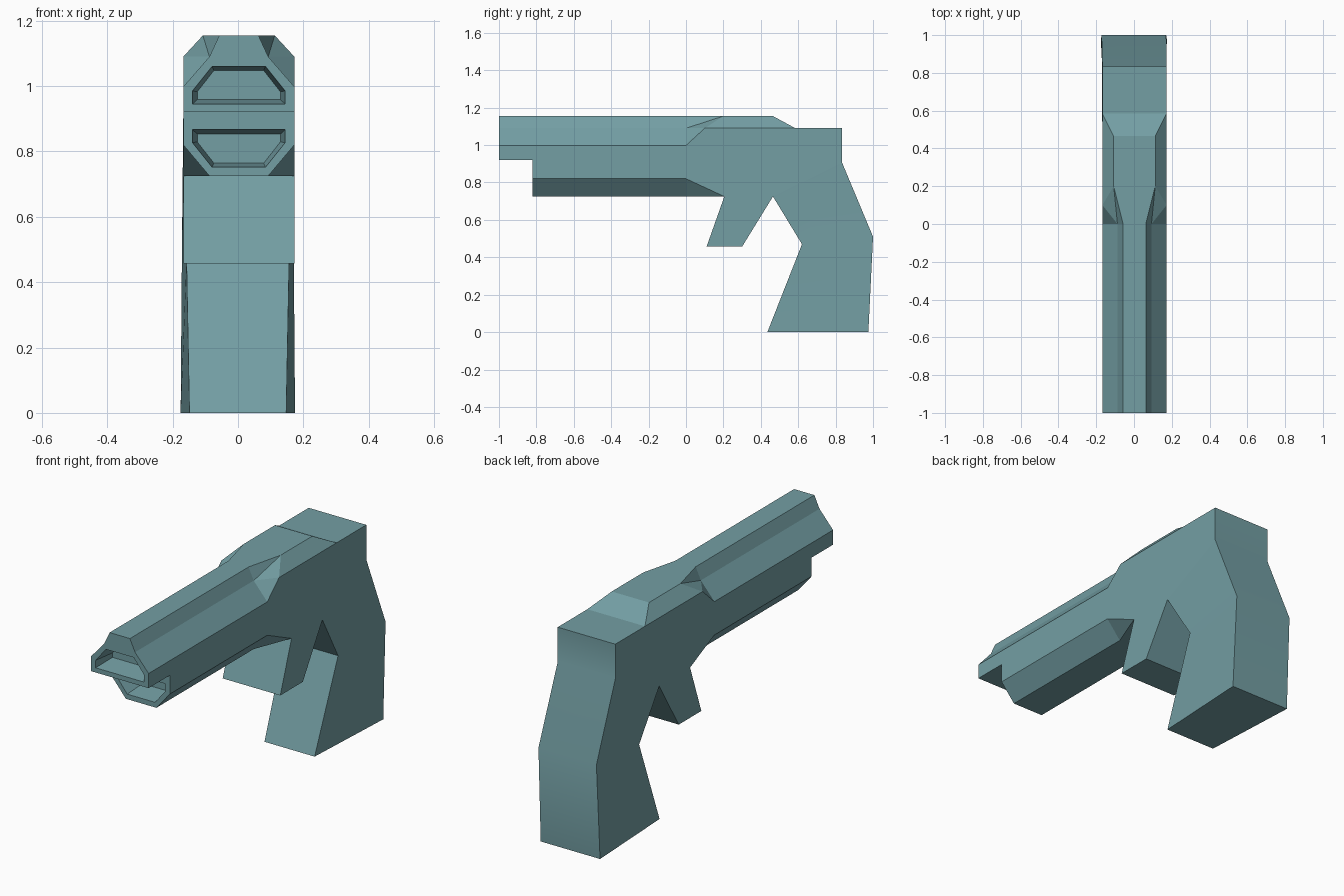
import bpy, bmesh
from mathutils import Vector

if "Cube" in bpy.data.objects:
    bpy.data.objects.remove(bpy.data.objects["Cube"])

HALF = 0.17


def make_object(name, bm):
    bmesh.ops.recalc_face_normals(bm, faces=bm.faces[:])
    mesh = bpy.data.meshes.new(name)
    bm.to_mesh(mesh)
    bm.free()
    obj = bpy.data.objects.new(name, mesh)
    bpy.context.collection.objects.link(obj)
    return obj


def extrude_profile(name, profile, half):
    bm = bmesh.new()
    face = bm.faces.new([bm.verts.new((-half, y, z)) for y, z in profile])
    ext = bmesh.ops.extrude_face_region(bm, geom=[face])
    new = [g for g in ext["geom"] if isinstance(g, bmesh.types.BMVert)]
    bmesh.ops.translate(bm, verts=new, vec=(2 * half, 0, 0))
    return make_object(name, bm)


def hull_cutter(name, points, mirrored=False):
    bm = bmesh.new()
    for side in ((1, -1) if mirrored else (1,)):
        verts = [bm.verts.new((side * x, y, z)) for x, y, z in points]
        bmesh.ops.convex_hull(bm, input=verts)
    cutter = make_object(name, bm)
    cutter.hide_render = True
    return cutter


def cut(target, cutter):
    mod = target.modifiers.new("cut", 'BOOLEAN')
    mod.operation, mod.solver, mod.object = 'DIFFERENCE', 'EXACT', cutter
    bpy.context.view_layer.objects.active = target
    bpy.ops.object.modifier_apply(modifier=mod.name)
    bpy.data.objects.remove(cutter, do_unlink=True)


def prism(section, y0, y1):
    return [(x, y, z) for y in (y0, y1) for x, z in section]


def open_upward(points):
    return points + [(x, y, 1.2) for x, y, z in points]


# Body: side silhouette with barrel, trigger and grip
body = extrude_profile("pistol_body", [
    (-1, 1.155), (0.465, 1.155), (0.585, 1.09), (0.835, 1.09), (0.835, 0.905),
    (1, 0.51), (0.975, 0), (0.435, 0), (0.62, 0.47), (0.465, 0.725),
    (0.30, 0.457), (0.11, 0.457), (0.205, 0.725), (-0.82, 0.725),
    (-0.82, 0.92), (-1, 0.92)], HALF)

# Upper barrel shoulders, flaring out to the receiver in two facets
barrel = [(0.06, 1.2), (0.06, 1.155), (0.09, 1.09), (HALF, 0.998), (0.2, 0.998), (0.2, 1.2)]
low_flare = [(0.09, 0, 1.09), (HALF, 0, 0.998), (HALF, 0.1, 1.09), (0.2, 0, 0.998), (0.2, 0.1, 1.09)]
high_flare = [(0.06, 0, 1.155), (0.09, 0, 1.09), (0.11, 0.2, 1.155), (HALF, 0.1, 1.09),
              (0.2, 0.1, 1.09)]
cut(body, hull_cutter("barrel_shoulders", prism(barrel, -1.1, 0), True))
cut(body, hull_cutter("low_flare", open_upward(low_flare), True))
cut(body, hull_cutter("high_flare", open_upward(high_flare), True))

# Receiver top chamfers
receiver = [(0.11, 1.155), (0.11, 1.2), (HALF, 1.09), (0.2, 1.09), (0.2, 1.2)]
cut(body, hull_cutter("receiver_chamfers", prism(receiver, 0.1, 0.65), True))

# Underside chamfers, closing at the trigger
under = [(0.09, 0.7), (0.09, 0.725), (HALF, 0.82), (0.2, 0.82), (0.2, 0.7)]
cut(body, hull_cutter("under_chamfers", prism(under, -1.1, 0) + [(HALF, 0.205, 0.725)], True))

# Two tapered muzzle recesses, the lower one upside down
for name, y, base, flip in (("upper_bore", -1, 0.945, 1), ("lower_bore", -0.82, 0.867, -1)):
    outer = [(s * x, base + flip * h) for s in (1, -1)
             for x, h in ((0.142, 0), (0.142, 0.04), (0.082, 0.115))]
    inner = [(s * x, base + flip * h) for s in (1, -1)
             for x, h in ((0.127, 0.014), (0.127, 0.038), (0.076, 0.103))]
    cut(body, hull_cutter(name, prism(outer, y - 0.05, y) + prism(inner, y + 0.12, y + 0.12)))

bm = bmesh.new()
bm.from_mesh(body.data)
bmesh.ops.remove_doubles(bm, verts=bm.verts[:], dist=0.0005)


def vert_at(side, y, z):
    return min((v for v in bm.verts if v.co.x * side > 0),
               key=lambda v: (Vector((y, z)) - v.co.yz).length)


# Grip: split off from the side faces, narrower in front and wider behind
for side in (1, -1):
    for a, b in (((0.465, 0.725), (0.835, 0.905)), ((0.62, 0.47), (1, 0.51))):
        va, vb = vert_at(side, *a), vert_at(side, *b)
        face = next(f for f in va.link_faces if f in set(vb.link_faces))
        bmesh.utils.face_split(face, va, vb)
    for y, z, half in ((0.435, 0, 0.148), (0.62, 0.47, 0.157), (0.975, 0, 0.175), (1, 0.51, 0.171)):
        vert_at(side, y, z).co.x = side * half - 0.003
bmesh.ops.translate(bm, verts=bm.verts[:], vec=(0.0025, 0, 0))

# Softly shaded back strap and grip sides, everything else flat
bm.normal_update()
for f in bm.faces:
    c = f.calc_center_median()
    f.smooth = (f.normal.y > 0.8 and c.y > 0.8) or (abs(f.normal.x) > 0.9 and c.y > 0.3)
for e in bm.edges:
    e.smooth = e.calc_face_angle(0) < 0.6
bm.to_mesh(body.data)
bm.free()

paint = bpy.data.materials.new("teal")
paint.diffuse_color = (0.173, 0.345, 0.37, 1)
paint.use_nodes = True
paint.node_tree.nodes["Principled BSDF"].inputs["Base Color"].default_value = paint.diffuse_color
body.data.materials.clear()
body.data.materials.append(paint)
for poly in body.data.polygons:
    poly.material_index = 0
